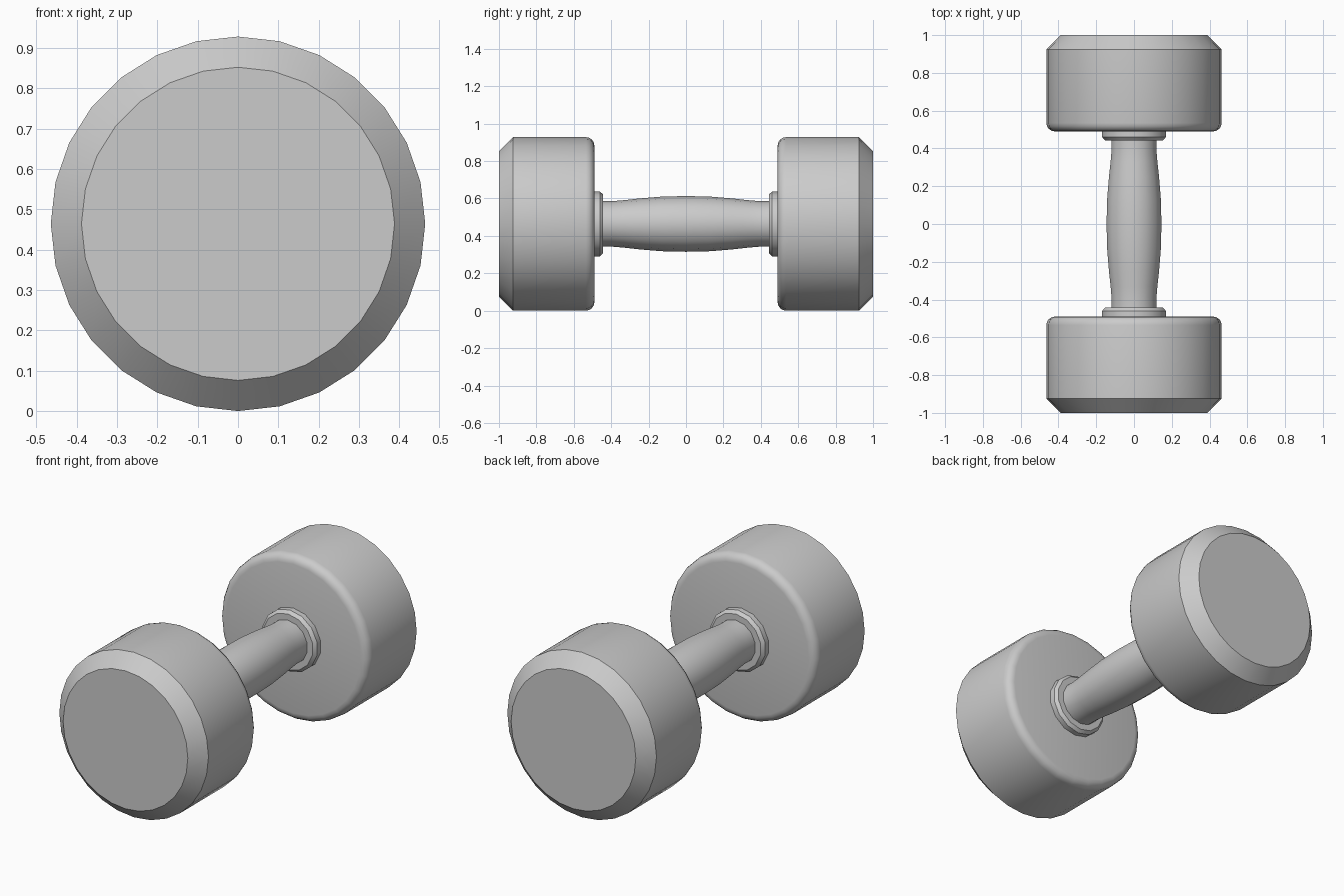
import bpy, bmesh, math

if "Cube" in bpy.data.objects:
    bpy.data.objects.remove(bpy.data.objects["Cube"])

CENTRE_Z = 0.464


def lathe(name, profile, sides, smooth=30):
    """Turn (y, radius) points around the dumbbell's long axis; cap both ends."""
    bm = bmesh.new()
    rings = []
    for y, r in profile:
        ring = []
        for i in range(sides):
            a = 2 * math.pi * i / sides
            ring.append(bm.verts.new((r * math.sin(a), y, CENTRE_Z + r * math.cos(a))))
        rings.append(ring)
    for a, b in zip(rings, rings[1:]):
        for i in range(sides):
            j = (i + 1) % sides
            bm.faces.new((a[i], a[j], b[j], b[i]))
    bm.faces.new(rings[0])
    bm.faces.new(rings[-1])
    bmesh.ops.recalc_face_normals(bm, faces=bm.faces)
    mesh = bpy.data.meshes.new(name)
    bm.to_mesh(mesh)
    bm.free()
    obj = bpy.data.objects.new(name, mesh)
    bpy.context.collection.objects.link(obj)
    bpy.ops.object.select_all(action='DESELECT')
    obj.select_set(True)
    bpy.context.view_layer.objects.active = obj
    bpy.ops.object.shade_smooth_by_angle(angle=math.radians(smooth))
    return obj


# Weight head: rounded inner rim, straight wall, chamfered outer rim
inner_y, radius, bevel = 0.49, 0.464, 0.045
head = []
for k in range(5):
    a = math.radians(22.5 * k)
    head.append((inner_y + bevel * (1 - math.sin(a)), radius - bevel * (1 - math.cos(a))))
head.reverse()
head += [(0.925, radius), (1.0, 0.388)]
# reversed arc runs from the inner face outwards
head[:5] = sorted(head[:5])

# Collar: short ring with a chamfered lip
collar = [(0.443, 0.115), (0.443, 0.157), (0.460, 0.173), (0.495, 0.173)]

for side, s in (("front", -1), ("back", 1)):
    lathe(side + "_weight", [(s * y, r) for y, r in head], 28)
    lathe(side + "_collar", [(s * y, r) for y, r in collar], 14, 28)

# Handle: grip that swells towards the middle
half = [(0.47, 0.122), (0.39, 0.122), (0.33, 0.127), (0.25, 0.136), (0.13, 0.146)]
grip = [(-y, r) for y, r in half] + [(0, 0.149)] + half[::-1]
lathe("handle", grip, 14)
